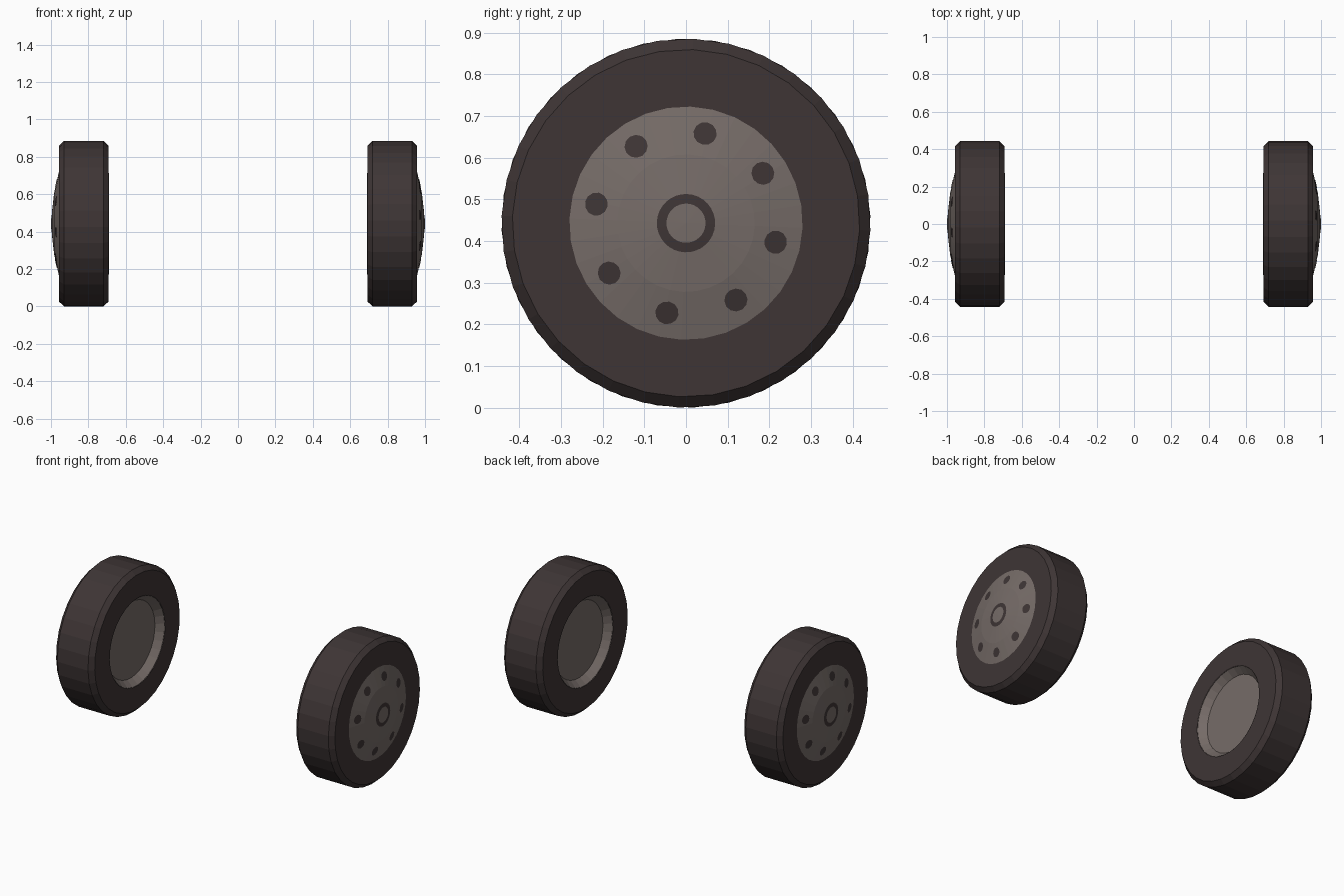
import bpy, bmesh, math
from mathutils import Vector

if "Cube" in bpy.data.objects:
    bpy.data.objects.remove(bpy.data.objects["Cube"])

SIDES = 32
CZ = 0.443      # axle height


def material(name, srgb):
    m = bpy.data.materials.new(name)
    lin = [((c / 255 + 0.055) / 1.055) ** 2.4 for c in srgb]
    m.diffuse_color = (*lin, 1)
    m.use_nodes = True
    m.node_tree.nodes["Principled BSDF"].inputs["Base Color"].default_value = m.diffuse_color
    return m


RUBBER = material("dark rubber", (62, 53, 53))
METAL = material("grey metal", (118, 108, 104))


def finish(name, bm, mat, side):
    """side 1 = right wheel, -1 = left wheel (turned half round)."""
    me = bpy.data.meshes.new(name)
    bmesh.ops.recalc_face_normals(bm, faces=bm.faces)
    bm.to_mesh(me)
    bm.free()
    me.materials.append(mat)
    ob = bpy.data.objects.new(name, me)
    bpy.context.collection.objects.link(ob)
    ob.location.z = CZ
    if side < 0:
        ob.rotation_euler.z = math.pi
    return ob


def lathe(name, profile, mat, side, closed=False, sides=SIDES):
    """Spin (x, radius) points round the x axis; radius 0 makes a pole."""
    bm = bmesh.new()
    rings = []
    for x, r in profile:
        if r == 0:
            rings.append([bm.verts.new((x, 0, 0))] * sides)
            continue
        ring = []
        for i in range(sides):
            a = math.tau * i / sides + 0.04
            ring.append(bm.verts.new((x, r * math.sin(a), r * math.cos(a))))
        rings.append(ring)
    pairs = list(zip(rings, rings[1:]))
    if closed:
        pairs.append((rings[-1], rings[0]))
    for p, q in pairs:
        for i in range(sides):
            j = (i + 1) % sides
            vs = list(dict.fromkeys((p[i], p[j], q[j], q[i])))
            bm.faces.new(vs)
    return finish(name, bm, mat, side)


# outer dome of the hub: (x, radius)
DOME = [(0.957, 0.28), (0.983, 0.165), (0.994, 0.07), (0.997, 0)]


def bolt_holes(name, side):
    """Dark discs lying on the sloping band of the dome."""
    bm = bmesh.new()
    (x0, r0), (x1, r1) = DOME[0], DOME[1]
    rr = 0.22
    x = x0 + (x1 - x0) * (r0 - rr) / (r0 - r1) + 0.002
    for k in range(8):
        a = math.radians(12 + 45 * k)
        out = Vector((0, math.sin(a), math.cos(a)))
        along = Vector((0, math.cos(a), -math.sin(a)))
        down = (out * (r0 - r1) + Vector((x0 - x1, 0, 0))).normalized()
        c = out * rr + Vector((x, 0, 0))
        bm.faces.new([bm.verts.new(c + 0.028 * (math.cos(t) * down + math.sin(t) * along))
                      for t in (math.tau * i / 12 for i in range(12))])
    ob = finish(name, bm, RUBBER, side)
    # make every disc face outwards
    for p in ob.data.polygons:
        if p.normal.x < 0:
            p.flip()


for side, label in ((1, "right"), (-1, "left")):
    # tyre with chamfered shoulders
    lathe(label + "_tyre",
          [(0.957, 0.27), (0.957, 0.417), (0.93, 0.443), (0.72, 0.443),
           (0.692, 0.417), (0.692, 0.27)],
          RUBBER, side, closed=True)
    # domed hub outside, shallow dish inside
    lathe(label + "_hub", DOME, METAL, side)
    lathe(label + "_inner_dish",
          [(0.691, 0.272), (0.735, 0.235), (0.735, 0)], METAL, side)
    # dark ring round the axle and dark bolt holes
    lathe(label + "_axle_ring", [(0.9965, 0.07), (0.9985, 0.047)], RUBBER, side)
    bolt_holes(label + "_bolt_holes", side)
    # axle cap inside the ring
    lathe(label + "_axle_cap", [(0.9985, 0.047), (1.0, 0)], METAL, side)
